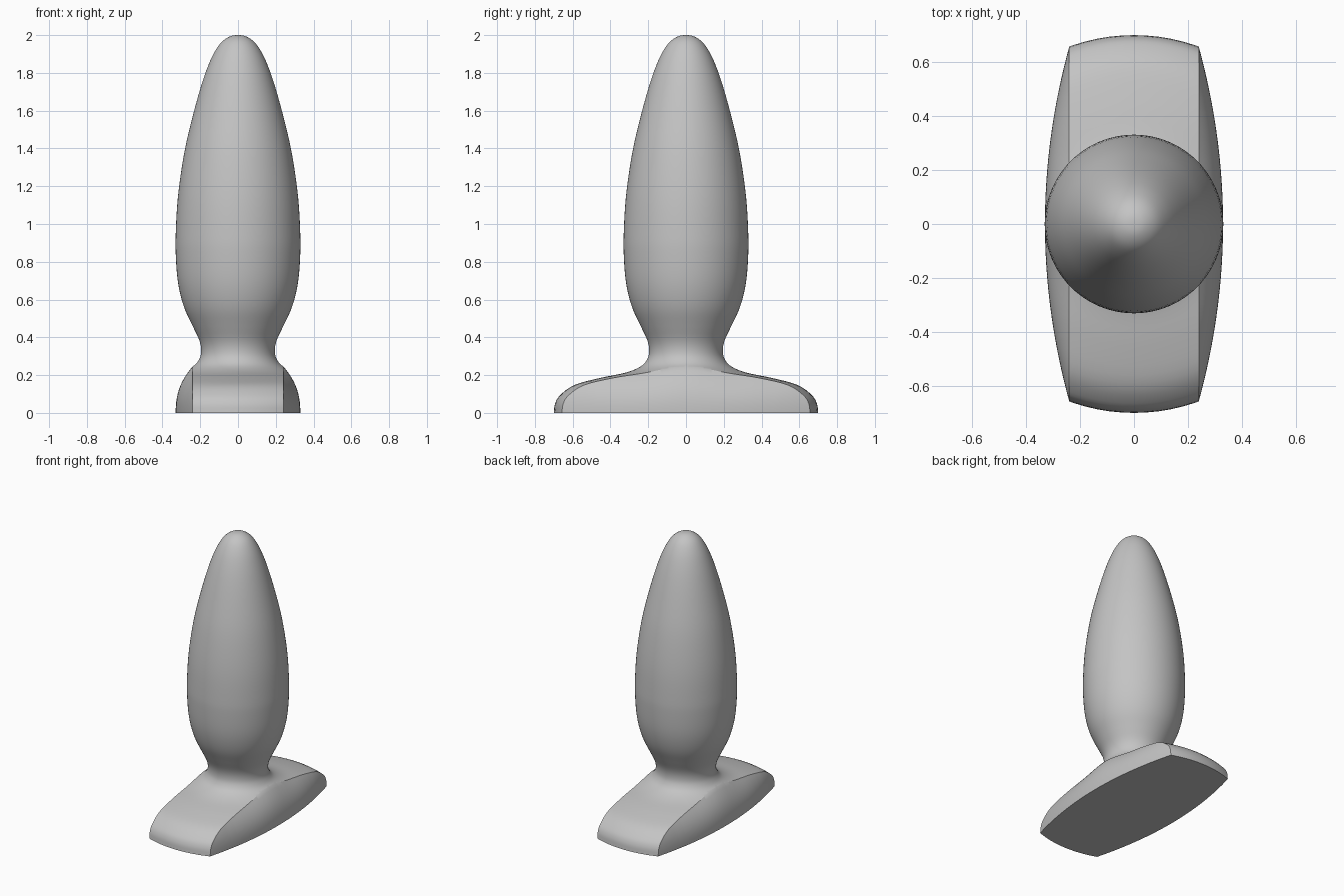
import bpy, bmesh, math
from mathutils import Vector

cube = bpy.data.objects.get("Cube")
if cube:
    bpy.data.objects.remove(cube, do_unlink=True)

SEGMENTS = 96      # steps around the axis
SIDE_X = 0.24      # where the round flange is trimmed
BULGE = 0.09       # how far the trimmed sides swell
LEVELS = 12        # rows in each swollen side

# Half profile (radius, height) from the foot to the tip
PROFILE = [(0.70, 0), (0.693, 0.05), (0.665, 0.095), (0.59, 0.148),
           (0.455, 0.185), (0.32, 0.213), (0.24, 0.246), (0.205, 0.285),
           (0.195, 0.33), (0.205, 0.385), (0.24, 0.46), (0.28, 0.545),
           (0.306, 0.63), (0.322, 0.725), (0.33, 0.85), (0.33, 0.94),
           (0.322, 1.1), (0.305, 1.25), (0.278, 1.41), (0.24, 1.57),
           (0.2, 1.715), (0.165, 1.82), (0.13, 1.9), (0.09, 1.96),
           (0.045, 1.992), (0, 2)]


def smooth_path(points, steps):
    """Catmull-Rom curve through the points."""
    pts = [Vector(p) for p in points]
    pts = [2 * pts[0] - pts[1]] + pts + [Vector((-pts[-2].x, pts[-2].y))]
    out = []
    for a, b, c, d in zip(pts, pts[1:], pts[2:], pts[3:]):
        for i in range(steps):
            t = i / steps
            out.append(0.5 * (2 * b + (c - a) * t + (2 * a - 5 * b + 4 * c - d) * t ** 2
                              + (3 * b - a - 3 * c + d) * t ** 3))
    return out + [pts[-2]]


def swell_side(bm, side):
    """Trim the flange on one side and fill it with a swollen wall."""
    faces = [f for f in bm.faces if f.calc_center_median().z < 0.33]
    geom = faces + list({e for f in faces for e in f.edges}) \
                 + list({v for f in faces for v in f.verts})
    bmesh.ops.bisect_plane(bm, geom=geom, dist=1e-5, plane_co=(side * SIDE_X, 0, 0),
                           plane_no=(side, 0, 0), clear_outer=True)
    rim = [v for v in bm.verts if abs(v.co.x - side * SIDE_X) < 1e-4
           and v.co.z < 0.3 and v.is_boundary]
    bmesh.ops.remove_doubles(bm, verts=rim, dist=0.004)
    rim = sorted((v for v in rim if v.is_valid), key=lambda v: v.co.y)
    end = rim[-1].co.y
    columns = []
    for v in rim:
        y, top = v.co.y, v.co.z
        if top < 1e-4:
            columns.append([v] * (LEVELS + 1))
            continue
        column = [v]
        for i in range(1, LEVELS + 1):
            h = 1 - i / LEVELS
            out = BULGE * (1 - (y / end) ** 2) * (1 - h ** 2.4)
            column.append(bm.verts.new((side * (SIDE_X + out), y, top * h)))
        columns.append(column)
    for a, b in zip(columns, columns[1:]):
        for i in range(LEVELS):
            corners = list(dict.fromkeys((a[i], a[i + 1], b[i + 1], b[i])))
            if len(corners) > 2:
                bm.faces.new(corners)


# Turned body with its round flange
bm = bmesh.new()
path = [bm.verts.new((p.x, 0, p.y)) for p in smooth_path(PROFILE, 4)]
edges = [bm.edges.new(pair) for pair in zip(path, path[1:])]
bmesh.ops.spin(bm, geom=path + edges, axis=(0, 0, 1), cent=(0, 0, 0),
               angle=math.tau, steps=SEGMENTS, use_merge=True)
bmesh.ops.remove_doubles(bm, verts=bm.verts, dist=1e-5)

# Swollen flange sides and flat underside
for side in (1, -1):
    swell_side(bm, side)
bmesh.ops.holes_fill(bm, edges=[e for e in bm.edges if e.is_boundary], sides=0)
bmesh.ops.recalc_face_normals(bm, faces=bm.faces)

mesh = bpy.data.meshes.new("tapered_body_with_base")
bm.to_mesh(mesh)
bm.free()
body = bpy.data.objects.new("tapered_body_with_base", mesh)
bpy.context.collection.objects.link(body)

# Single matte grey
grey = bpy.data.materials.new("matte_grey")
grey.use_nodes = True
grey.diffuse_color = (0.55, 0.55, 0.55, 1)
grey.node_tree.nodes["Principled BSDF"].inputs["Base Color"].default_value = grey.diffuse_color
mesh.materials.append(grey)

bpy.ops.object.select_all(action="DESELECT")
body.select_set(True)
bpy.context.view_layer.objects.active = body
bpy.ops.object.shade_smooth_by_angle(angle=math.radians(30))
